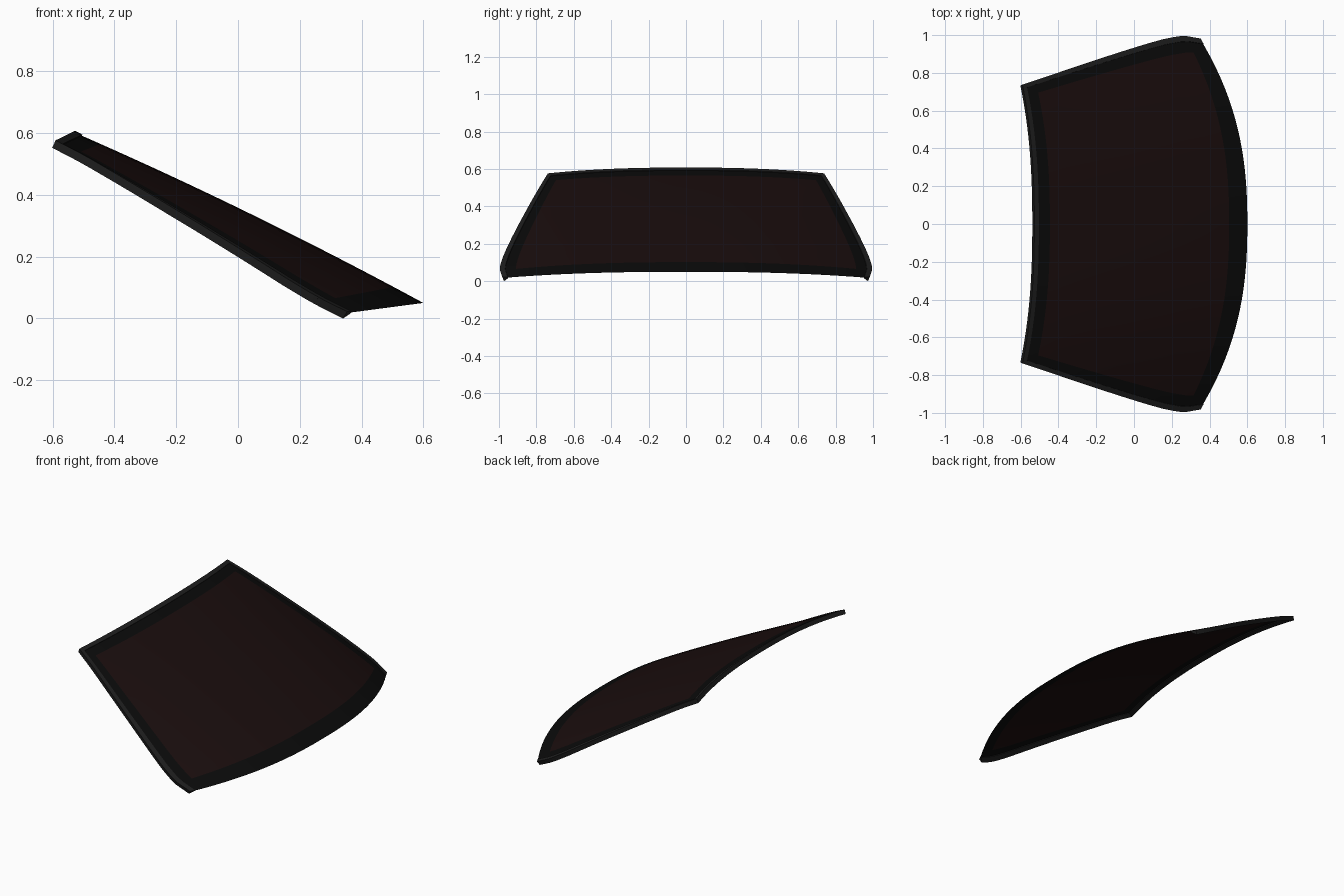
import bpy, math
from mathutils import Vector

if "Cube" in bpy.data.objects:
    bpy.data.objects.remove(bpy.data.objects["Cube"])

# Height and half-width of the glass side edge, bottom to top
SIDE_Y = [.980, .996, .979, .953, .924, .894, .863, .832, .800, .768, .737]
SIDE_Z = [.017, .064, .120, .180, .239, .297, .354, .411, .467, .522, .571]


def lookup(tab, v):
    f = max(0, min(1, v)) * (len(tab) - 1)
    i = min(int(f), len(tab) - 2)
    return tab[i] + (tab[i + 1] - tab[i]) * (f - i)


def surf(t, v):
    """Windscreen surface: t = -1..1 across, v = 0..1 bottom to top."""
    cx, cz = .6 - 1.13 * v, .05 + .552 * v + .06 * v * (1 - v)
    sx, sy, sz = .35 - .943 * v, lookup(SIDE_Y, v), lookup(SIDE_Z, v)
    k = abs(t) ** 2.4
    return Vector((cx + (sx - cx) * k, sy * t, cz + (sz - cz) * k))


def normal(t, v):
    t0, v0 = max(-.97, min(.97, t)), max(.03, min(.97, v))
    a = surf(t0 + .03, v0) - surf(t0 - .03, v0)
    b = surf(t0, v0 + .03) - surf(t0, v0 - .03)
    return a.cross(b).normalized()


def make(name, verts, faces, color):
    me = bpy.data.meshes.new(name)
    me.from_pydata(verts, [], faces)
    me.validate()
    ob = bpy.data.objects.new(name, me)
    bpy.context.collection.objects.link(ob)
    mat = bpy.data.materials.new(name + "_color")
    mat.diffuse_color = (*color, 1)
    mat.use_nodes = True
    mat.node_tree.nodes["Principled BSDF"].inputs["Base Color"].default_value = mat.diffuse_color
    me.materials.append(mat)
    bpy.ops.object.select_all(action='DESELECT')
    bpy.context.view_layer.objects.active = ob
    ob.select_set(True)
    bpy.ops.object.shade_smooth_by_angle(angle=math.radians(40))
    return ob


# Tinted pane and its black painted border share one grid
T_IN, V_LO, V_HI = .915, .085, .925
ts = [-1, -.957] + [T_IN * (i / 16 - 1) for i in range(33)] + [.957, 1]
vs = [0, V_LO / 2] + [V_LO + (V_HI - V_LO) * j / 20 for j in range(21)] + [.96, 1]


def sheet(name, inside, color):
    verts = [surf(t, v) for v in vs for t in ts]
    n, faces = len(ts), []
    for j in range(len(vs) - 1):
        for i in range(n - 1):
            tm, vm = (ts[i] + ts[i + 1]) / 2, (vs[j] + vs[j + 1]) / 2
            if (abs(tm) < T_IN and V_LO < vm < V_HI) == inside:
                a = j * n + i
                faces.append((a, a + 1, a + n + 1, a + n))
    used = sorted({k for f in faces for k in f})
    remap = {k: i for i, k in enumerate(used)}
    make(name, [verts[k] for k in used],
         [tuple(remap[k] for k in f) for f in faces], color)


sheet("tinted_glass", True, (.010, .004, .004))
sheet("black_border", False, (.003, .003, .003))

# Rubber trim swept up one side, across the top and down the other side
N = 24
path = [(-1, i / N) for i in range(N)]
path += [(-1 + 2 * i / 32, 1) for i in range(33)]
path += [(1, 1 - i / N) for i in range(1, N + 1)]
verts, faces = [], []
for t, v in path:
    rim, n = surf(t, v), normal(t, v)
    inner = surf(max(-.972, min(.972, t)), min(v, .978))
    verts += [inner + n * .004, rim + n * .006, rim - n * .021, inner - n * .004]
for i in range(len(path) - 1):
    for k in range(4):
        a, b = i * 4 + k, i * 4 + (k + 1) % 4
        faces.append((a, a + 4, b + 4, b))
last = len(verts) - 4
faces += [(0, 1, 2, 3), (last + 3, last + 2, last + 1, last)]
make("rubber_trim", verts, faces, (.013, .013, .013))
